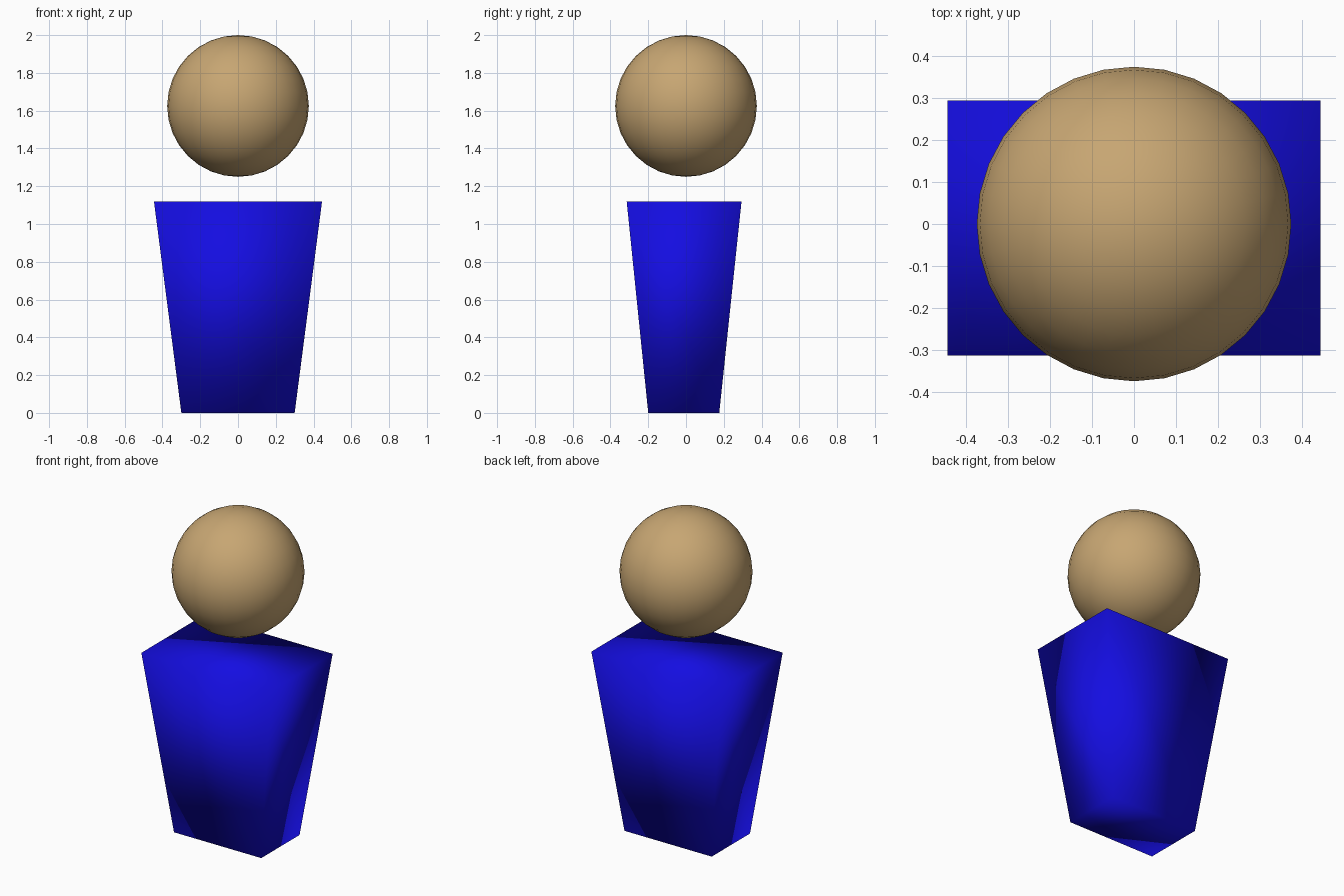
import bpy

if "Cube" in bpy.data.objects:
    bpy.data.objects.remove(bpy.data.objects["Cube"])


def colour(obj, name, rgb):
    mat = bpy.data.materials.new(name)
    mat.diffuse_color = (*rgb, 1.0)
    mat.use_nodes = True
    mat.node_tree.nodes["Principled BSDF"].inputs["Base Color"].default_value = mat.diffuse_color
    obj.data.materials.append(mat)


def smooth(obj):
    for poly in obj.data.polygons:
        poly.use_smooth = True


# Head: floating ball
bpy.ops.mesh.primitive_uv_sphere_add(segments=32, ring_count=16, radius=0.375,
                                     location=(0, 0, 1.625))
head = bpy.context.object
head.name = "head"
smooth(head)
colour(head, "tan", (0.57, 0.38, 0.17))

# Body: box tapering towards the floor, with softened shading
bpy.ops.mesh.primitive_cube_add(size=2)
body = bpy.context.object
body.name = "body"
for v in body.data.vertices:
    if v.co.z > 0:
        half_x, front, back, z = 0.445, -0.314, 0.294, 1.12
    else:
        half_x, front, back, z = 0.30, -0.20, 0.176, 0.0
    v.co = (half_x if v.co.x > 0 else -half_x,
            back if v.co.y > 0 else front, z)
smooth(body)
colour(body, "blue", (0.007, 0.004, 0.75))
